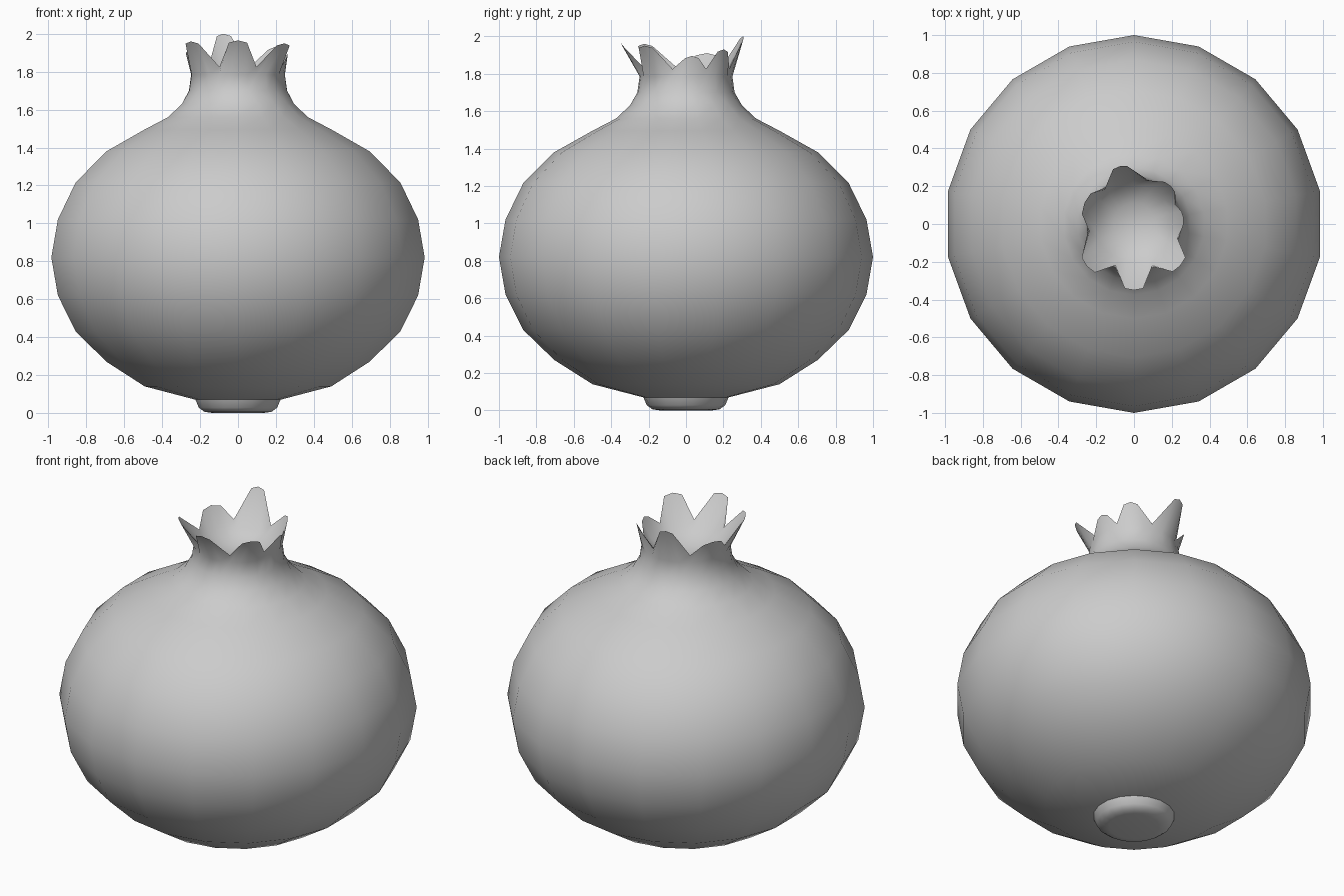
import bpy, bmesh
from math import sin, cos, pi, radians

cube = bpy.data.objects.get("Cube")
if cube:
    bpy.data.objects.remove(cube, do_unlink=True)

skin = bpy.data.materials.new("plain grey")
skin.use_nodes = True
GREY = (0.6, 0.6, 0.6, 1)
skin.diffuse_color = GREY
skin.node_tree.nodes["Principled BSDF"].inputs["Base Color"].default_value = GREY

SIDES = 18
EVEN = [pi / 2 + 2 * pi * i / SIDES for i in range(SIDES)]


def ring(bm, points):
    """Closed loop from (angle, radius, height) points."""
    return [bm.verts.new((r * cos(a), r * sin(a), z)) for a, r, z in points]


def circle(bm, angles, r, z):
    return ring(bm, [(a, r, z) for a in angles])


def skin_rings(bm, rings):
    for low, high in zip(rings, rings[1:]):
        for i in range(len(low)):
            j = (i + 1) % len(low)
            bm.faces.new((low[i], low[j], high[j], high[i]))


def cap(bm, loop, z):
    tip = bm.verts.new((0, 0, z))
    for i in range(len(loop)):
        bm.faces.new((loop[i], loop[(i + 1) % len(loop)], tip))


def loop_edges(bm, loop):
    return [bm.edges.get((loop[i - 1], loop[i])) for i in range(len(loop))]


def finish(bm, name, angle):
    bmesh.ops.recalc_face_normals(bm, faces=bm.faces)
    mesh = bpy.data.meshes.new(name)
    bm.to_mesh(mesh)
    bm.free()
    mesh.materials.append(skin)
    obj = bpy.data.objects.new(name, mesh)
    bpy.context.collection.objects.link(obj)
    bpy.ops.object.select_all(action='DESELECT')
    obj.select_set(True)
    bpy.context.view_layer.objects.active = obj
    bpy.ops.object.shade_smooth_by_angle(angle=radians(angle))


# Round fruit body, lower part of the neck
bm = bmesh.new()
profile = [(0.23, 0.07), (0.50, 0.14), (0.705, 0.27), (0.87, 0.43),
           (0.965, 0.62), (1.0, 0.82), (0.965, 1.02), (0.87, 1.215),
           (0.705, 1.38), (0.50, 1.495), (0.375, 1.56), (0.30, 1.63)]
body = [circle(bm, EVEN, r, z) for r, z in profile]
skin_rings(bm, body)
cap(bm, body[0], 0.06)

# Crown petals: angle, tip radius, tip height, tip half width in degrees
petals = [(-90, 0.35, 1.965, 8), (-42, 0.33, 1.95, 9), (7, 0.265, 1.895, 8),
          (46, 0.28, 1.93, 8), (104, 0.315, 2.0, 7), (157, 0.285, 1.91, 12),
          (222, 0.335, 1.96, 9)]
base_angles, rim = [], []
for k, (a, r, z, w) in enumerate(petals):
    before = petals[k - 1][0] - (360 if k == 0 else 0)
    after = petals[k + 1][0] if k + 1 < len(petals) else petals[0][0] + 360
    v0, v1 = (before + a) / 2, (a + after) / 2
    base_angles += [radians(v0 + (v1 - v0) * t / 4) for t in range(4)]
    rim += [(radians(v0), 0.24, 1.825), (radians(a - w), r * 0.985, z - 0.012),
            (radians(a), r, z), (radians(a + w), r * 0.985, z - 0.012)]

# Neck, petals and funnel inside the crown
neck = [circle(bm, base_angles, r, z) for r, z in [(0.26, 1.70), (0.248, 1.785)]]
edge = ring(bm, rim)
inner = [circle(bm, base_angles, r, z) for r, z in [(0.205, 1.785), (0.11, 1.735)]]
skin_rings(bm, neck + [edge] + inner)
cap(bm, inner[-1], 1.715)
bmesh.ops.bridge_loops(bm, edges=loop_edges(bm, body[-1]) + loop_edges(bm, neck[0]))
finish(bm, "fruit_body_and_crown", 60)

# Small rounded foot below the fruit
bm = bmesh.new()
foot = [circle(bm, EVEN, r, z) for r, z in
        [(0.14, 0.0), (0.18, 0.006), (0.21, 0.028), (0.23, 0.075)]]
skin_rings(bm, foot)
cap(bm, foot[0], 0.0)
cap(bm, foot[-1], 0.08)
finish(bm, "foot", 60)
